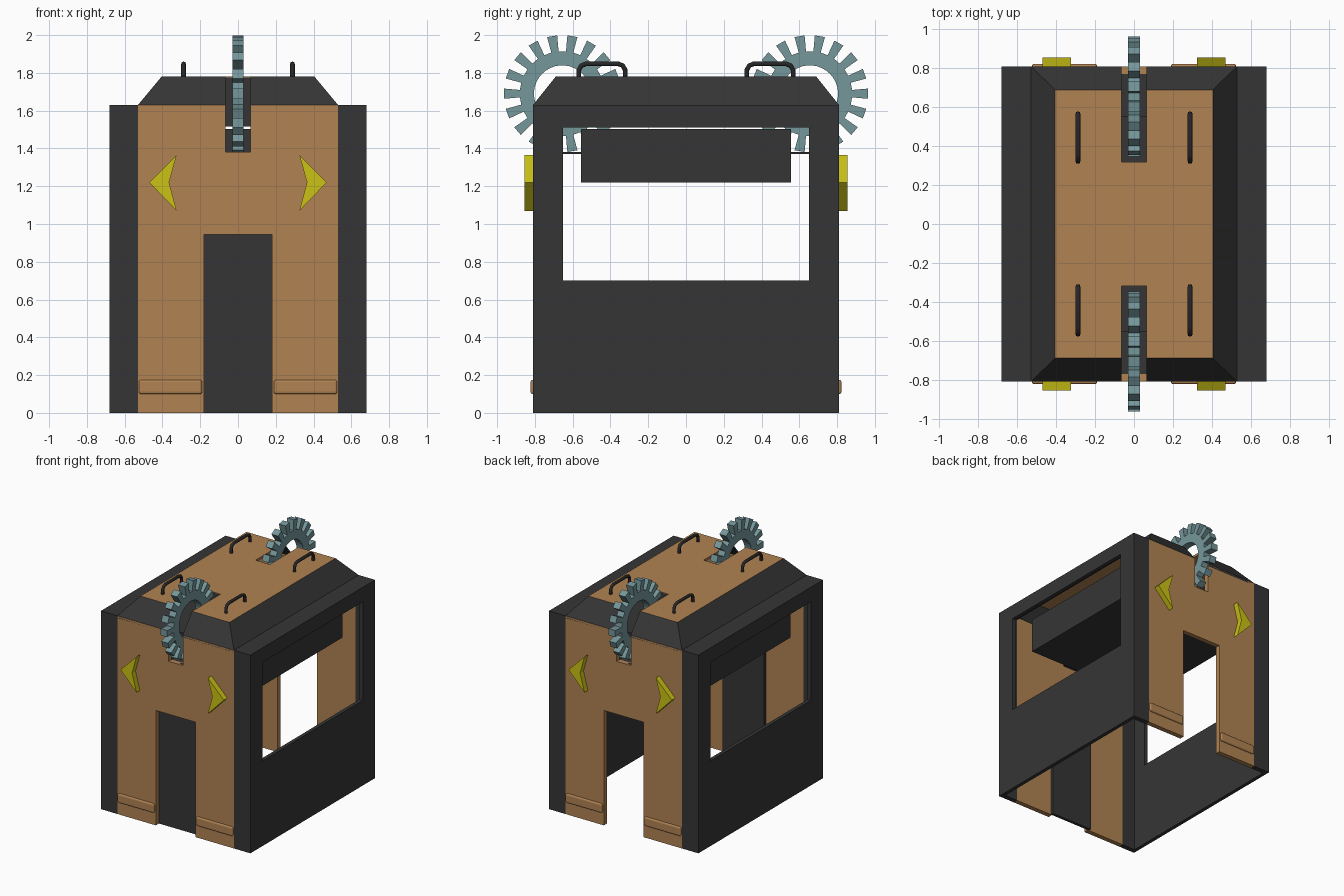
import bpy, bmesh, math
from mathutils import Vector

cube = bpy.data.objects.get("Cube")
if cube:
    bpy.data.objects.remove(cube, do_unlink=True)


def material(name, rgb):
    m = bpy.data.materials.new(name)
    m.use_nodes = True
    m.diffuse_color = (*rgb, 1)
    m.node_tree.nodes["Principled BSDF"].inputs["Base Color"].default_value = (*rgb, 1)
    return m


DARK = material("charcoal", (0.036, 0.036, 0.037))
TAN = material("tan", (0.44, 0.225, 0.085))
YELLOW = material("yellow", (0.6, 0.54, 0.008))
TEAL = material("grey_teal", (0.18, 0.31, 0.33))
BLACK = material("black", (0.02, 0.02, 0.022))


def finish(name, bm, mat):
    bmesh.ops.recalc_face_normals(bm, faces=bm.faces)
    me = bpy.data.meshes.new(name)
    bm.to_mesh(me)
    bm.free()
    me.materials.append(mat)
    ob = bpy.data.objects.new(name, me)
    bpy.context.collection.objects.link(ob)
    return ob


def boxes(name, spans, mat):
    """Each span is (x0, x1, y0, y1, z0, z1)."""
    bm = bmesh.new()
    for x0, x1, y0, y1, z0, z1 in spans:
        vs = bmesh.ops.create_cube(bm, size=1)["verts"]
        for v in vs:
            v.co = Vector((x1 if v.co.x > 0 else x0,
                           y1 if v.co.y > 0 else y0,
                           z1 if v.co.z > 0 else z0))
    return finish(name, bm, mat)


def prism(name, points, push, mat):
    """Extrude a flat outline of 3D points along a vector."""
    bm = bmesh.new()
    face = bm.faces.new([bm.verts.new(p) for p in points])
    new = bmesh.ops.extrude_face_region(bm, geom=[face])["geom"]
    bmesh.ops.translate(bm, vec=push,
                        verts=[g for g in new if isinstance(g, bmesh.types.BMVert)])
    return finish(name, bm, mat)


# Main sizes
W, D, H, TOP = 0.68, 0.81, 1.63, 1.78
PW, RX, RY = 0.53, 0.405, 0.69      # panel half width, roof top half sizes
DOOR, SLOT, WALL = 0.18, 0.065, 0.04

# End panels, chevrons, kick bars and gears
half = [(DOOR, 0), (PW, 0), (PW, H), (SLOT, H), (SLOT, 1.38)]
outline = [(DOOR, 0.945)] + half
outline = outline + [(-x, z) for x, z in reversed(outline)]
chevron = [(0.47, 1.22), (0.325, 1.365), (0.365, 1.22), (0.325, 1.07)]


def gear(name, cy):
    teeth, r_in, r_root, r_tip, hx = 18, 0.15, 0.225, 0.31, 0.03
    bm = bmesh.new()
    rings = []
    for i in range(teeth):
        for frac, r in ((-.25, r_root), (-.25, r_tip), (.25, r_tip), (.25, r_root)):
            a = 2 * math.pi * (i + frac) / teeth
            ring = []
            for x, rad in ((-hx, r_in), (-hx, r), (hx, r), (hx, r_in)):
                ring.append(bm.verts.new((x, cy + rad * math.cos(a), 1.69 + rad * math.sin(a))))
            rings.append(ring)
    for a, b in zip(rings, rings[1:] + rings[:1]):
        for k in range(4):
            bm.faces.new((a[k], a[(k + 1) % 4], b[(k + 1) % 4], b[k]))
    bmesh.ops.remove_doubles(bm, verts=bm.verts, dist=0.0001)
    return finish(name, bm, TEAL)


for s, end in ((-1, "front"), (1, "back")):
    prism(end + "_panel", [(x, s * D, z) for x, z in outline], (0, -s * WALL, 0), TAN)
    for m, side in ((1, "left"), (-1, "right")):
        prism(f"{end}_{side}_chevron", [(m * x, s * D, z) for x, z in chevron],
              (0, s * 0.045, 0), YELLOW)
        bar = boxes(f"{end}_{side}_kick_bar",
                    [(*sorted((m * 0.19, m * 0.525)), *sorted((s * 0.79, s * 0.823)), 0.1, 0.175)], TAN)
        bev = bar.modifiers.new("round", "BEVEL")
        bev.width, bev.segments = 0.012, 3
    gear(end + "_gear", s * 0.655)
    # Slot backing behind each gear
    boxes(end + "_slot_lining", [
        (-SLOT, SLOT, *sorted((s * 0.555, s * 0.8)), 1.37, 1.38),
        (-SLOT, SLOT, *sorted((s * 0.31, s * 0.32)), 1.515, 1.775)], DARK)

# Closed door on the front only
boxes("front_door", [(-DOOR - 0.01, DOOR + 0.01, -0.77, -0.745, 0, 0.96)], DARK)

# Side walls with window openings, corner posts and top ledges
T = 0.03
for m, side in ((1, "left"), (-1, "right")):
    def span(a, b):
        return sorted((m * a, m * b))
    outer = span(W - T, W)
    boxes(side + "_wall", [
        (*outer, -D, D, 0, 0.7),
        (*outer, -D, D, 1.51, H),
        (*outer, -D, -0.65, 0.7, 1.51),
        (*outer, 0.65, D, 0.7, 1.51),
        (*span(PW, W - T), -D, -D + WALL, 0, H),
        (*span(PW, W - T), D - WALL, D, 0, H),
        (*span(PW, W - T), -D + WALL, D - WALL, H - 0.02, H)], DARK)
    # Sloped roof side
    prism(side + "_roof_slope",
          [(m * PW, -D, H), (m * PW, D, H), (m * RX, RY, TOP), (m * RX, -RY, TOP)],
          (0, 0, -0.02), DARK)
    # Sloped roof ends, split by the gear slots
    for s, end in ((-1, "front"), (1, "back")):
        prism(f"{end}_{side}_roof_slope",
              [(m * PW, s * D, H), (m * SLOT, s * D, H),
               (m * SLOT, s * RY, TOP), (m * RX, s * RY, TOP)],
              (0, 0, -0.02), DARK)

# Flat roof with a notch at each end
quarter = [(RX, RY), (SLOT, RY), (SLOT, 0.32)]
right_back = quarter + [(-x, y) for x, y in reversed(quarter)]
roof = right_back + [(-x, -y) for x, y in right_back]
prism("roof_top", [(x, y, TOP) for x, y in roof], (0, 0, -0.02), TAN)

# Hanging box under the roof
boxes("hanging_box", [(-0.56, 0.56, -0.555, 0.555, 1.22, 1.502)], DARK)

# Roof grab handles
for sx in (-1, 1):
    for sy in (-1, 1):
        cu = bpy.data.curves.new("roof_handle", "CURVE")
        cu.dimensions = "3D"
        cu.bevel_depth, cu.bevel_resolution = 0.0125, 2
        path = [(0.322, 1.77), (0.322, 1.815), (0.334, 1.838), (0.358, 1.848),
                (0.53, 1.848), (0.554, 1.838), (0.567, 1.815), (0.567, 1.77)]
        sp = cu.splines.new("POLY")
        sp.points.add(len(path) - 1)
        for p, (y, z) in zip(sp.points, path):
            p.co = (sx * 0.288, sy * y, z, 1)
        cu.materials.append(BLACK)
        ob = bpy.data.objects.new("roof_handle", cu)
        bpy.context.collection.objects.link(ob)
